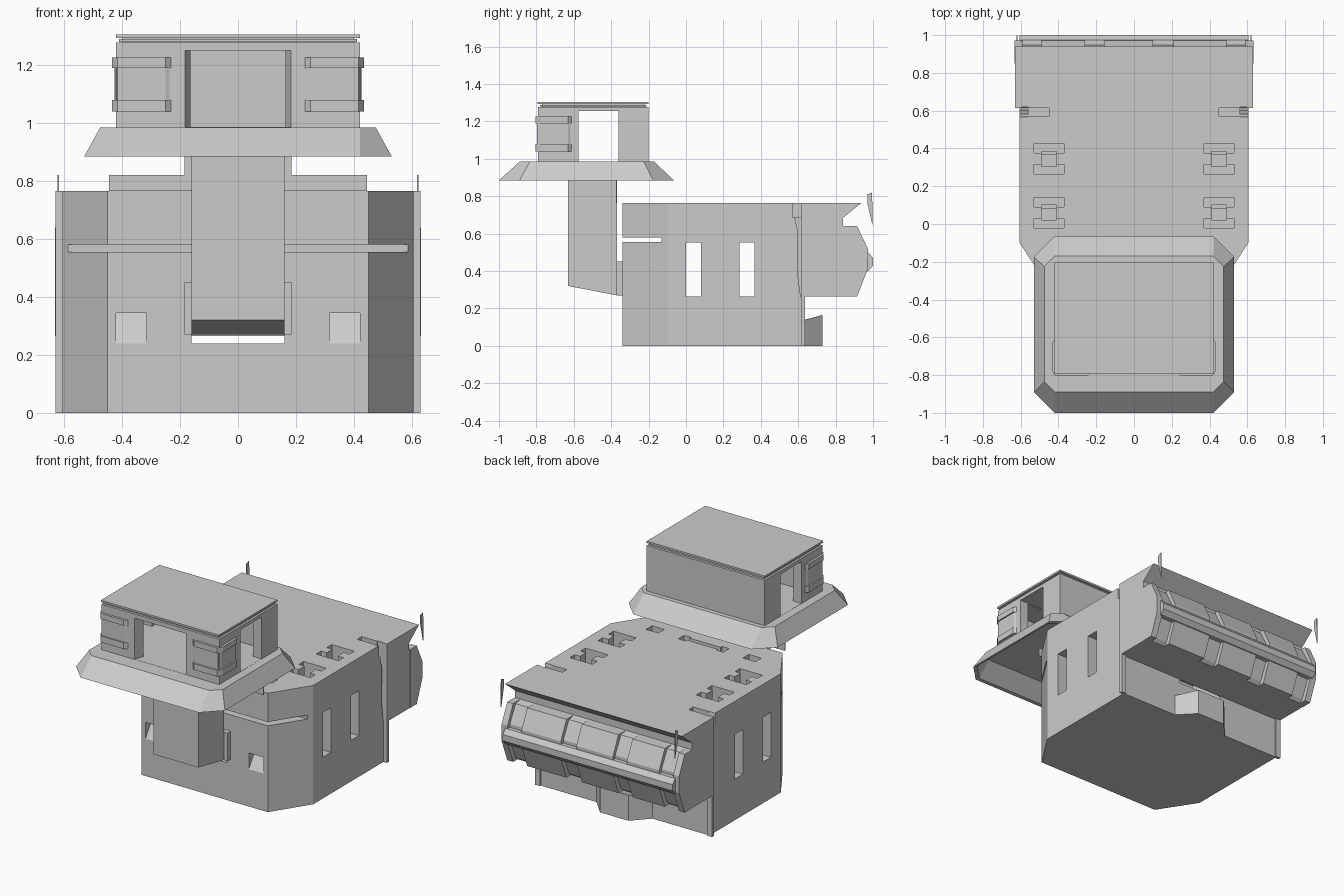
import bpy, bmesh

if "Cube" in bpy.data.objects:
    bpy.data.objects.remove(bpy.data.objects["Cube"])


def loft(name, ring_a, ring_b):
    """Closed solid between two matching rings of 3D points."""
    bm = bmesh.new()
    a = [bm.verts.new(p) for p in ring_a]
    b = [bm.verts.new(p) for p in ring_b]
    n = len(a)
    bm.faces.new(a)
    bm.faces.new(b[::-1])
    for i in range(n):
        j = (i + 1) % n
        bm.faces.new((a[i], b[i], b[j], a[j]))
    bmesh.ops.recalc_face_normals(bm, faces=bm.faces)
    me = bpy.data.meshes.new(name)
    bm.to_mesh(me)
    bm.free()
    ob = bpy.data.objects.new(name, me)
    bpy.context.collection.objects.link(ob)
    return ob


def plan(name, pts, z0, z1):
    """Extrude an (x, y) outline upward."""
    return loft(name, [(x, y, z0) for x, y in pts], [(x, y, z1) for x, y in pts])


def side(name, pts, x0, x1):
    """Extrude a (y, z) outline across x."""
    return loft(name, [(x0, y, z) for y, z in pts], [(x1, y, z) for y, z in pts])


def box(name, x0, x1, y0, y1, z0, z1):
    return plan(name, [(x0, y0), (x1, y0), (x1, y1), (x0, y1)], z0, z1)


def cut(ob, *cutters):
    """Subtract the cutters one after the other and bake the result."""
    for c in cutters:
        m = ob.modifiers.new("cut", 'BOOLEAN')
        m.operation, m.solver, m.object = 'DIFFERENCE', 'EXACT', c
        dg = bpy.context.evaluated_depsgraph_get()
        me = bpy.data.meshes.new_from_object(ob.evaluated_get(dg))
        ob.modifiers.clear()
        ob.data = me
        bpy.data.objects.remove(c)


def mx(s, x0, x1):
    """Mirror an x range to side s."""
    return (x0, x1) if s > 0 else (-x1, -x0)


def octagon(x, y0, y1, c, z):
    return [(-x + c, y0, z), (x - c, y0, z), (x, y0 + c, z), (x, y1 - c, z),
            (x - c, y1, z), (-x + c, y1, z), (-x, y1 - c, z), (-x, y0 + c, z)]


# Main hull with clipped front corners
hull = plan("hull", [(-.45, -.34), (.45, -.34), (.605, -.1), (.605, .625),
                     (-.605, .625), (-.605, -.1)], 0, .765)
# Horizontal front groove, tunnel below the neck, side slots
cut(hull, box("c", -.7, .7, -.4, -.13, .555, .58),
    box("c", -.16, .16, -.4, .7, .24, .45))
for y in (0, .285):
    cut(hull, box("c", -.7, .7, y, y + .08, .265, .553))
    for s in (1, -1):
        a, b = mx(s, .37, .53)
        c, d = mx(s, .41, .49)
        # H-shaped shafts in the roof of the hull
        cut(hull, box("c", a, b, y - .02, y + .03, .6, .8),
            box("c", c, d, y + .02, y + .1, .45, .8),
            box("c", a, b, y + .09, y + .14, .6, .8))
# Front niches, rear corner notches and deck recesses
for s in (1, -1):
    a, b = mx(s, .315, .42)
    e, f = mx(s, .45, .7)
    g, h = mx(s, .56, .7)
    k, l = mx(s, .3, .39)
    cut(hull, side("c", [(-.4, .24), (-.34, .24), (-.27, .345), (-.4, .345)], a, b),
        box("c", e, f, .57, .615, .69, .8),
        side("c", [(.56, .8), (.6, .6), (.595, .4), (.615, .25), (.62, .8)], g, h),
        box("c", k, l, -.21, -.15, .71, .8))
cut(hull, box("c", -.15, .15, -.195, -.165, .71, .8),
    box("c", -.16, -.11, -.21, -.15, .71, .8),
    box("c", .11, .16, -.21, -.15, .71, .8))

# Rear housing: inset core, proud panels between recesses, bumper strip
side("rear_housing", [(.62, .765), (.94, .765), (.84, .685), (.84, .64), (.89, .63),
                      (.948, .52), (.948, .42), (.89, .285), (.87, .265), (.62, .265)],
     -.63, .63)
panel = [(.85, .64), (.915, .64), (.972, .52), (.972, .41), (.915, .265), (.85, .265)]
for i, (a, b) in enumerate([(-.632, -.59), (-.49, -.26), (-.16, .1),
                            (.21, .49), (.59, .632)]):
    side(f"rear_panel_{i}", panel, a, b)
side("rear_bumper", [(.945, .5), (.975, .5), (1, .47), (1, .43), (.975, .4), (.945, .4)],
     -.605, .605)

# Rear step at the ground
loft("rear_step",
     [(-.2, .6, 0), (.2, .6, 0), (.2, .625, 0), (.1, .73, 0), (-.1, .73, 0), (-.2, .625, 0)],
     [(-.2, .6, .13), (.2, .6, .13), (.2, .625, .135), (.1, .73, .165),
      (-.1, .73, .165), (-.2, .625, .135)])

# Corner posts and thin rear fins
for s, n in ((1, "right"), (-1, "left")):
    box(f"corner_post_{n}", *mx(s, .595, .63), .615, .635, 0, .765)
    side(f"rear_fin_{n}", [(.97, .81), (.995, .82), (.998, .64), (.97, .76)],
         *mx(s, .617, .622))

# Neck carrying the cabin, with its bracket and thin upper plates
side("neck", [(-.63, .32), (-.37, .27), (-.37, .98), (-.63, .98)], -.16, .16)
box("neck_bracket", -.185, .185, -.372, -.335, .27, .45)
box("neck_plate_upper", -.185, .185, -.374, -.37, .82, .89)
box("neck_plate_lower", -.445, .445, -.374, -.37, .765, .82)

# Cabin skirt, hollow below
skirt = loft("cabin_skirt", octagon(.53, -1, -.065, .11, .885),
             octagon(.475, -.89, -.17, .055, .985))
cut(skirt, loft("c", octagon(.522, -.985, -.08, .11, .875),
                octagon(.47, -.88, -.18, .055, .972)))

# Cabin shell with front and side openings
cabin = box("cabin", -.42, .42, -.79, -.2, .98, 1.277)
cut(cabin, box("c", -.36, .36, -.73, -.24, .986, 1.25),
    plan("c", [(-.187, -.8), (.187, -.8), (.16, -.72), (-.16, -.72)], .986, 1.25),
    box("c", -.5, .5, -.575, -.36, .986, 1.255))

# Bands and infill panels round the front corners
for s, n in ((1, "right"), (-1, "left")):
    for i, (z0, z1, o) in enumerate([(1.04, 1.08, .015), (1.08, 1.19, .006),
                                     (1.19, 1.225, .015)]):
        pts = [(.225, -.785), (.25, -.79 - o), (.415, -.79 - o), (.42 + o, -.775),
               (.42 + o, -.63), (.41, -.6), (.41, -.78)]
        plan(f"corner_band_{n}_{i}", [(s * x, y) for x, y in pts], z0, z1)

# Two-layer roof
box("roof_base", -.4, .4, -.77, -.22, 1.275, 1.295)
box("roof_seam", -.41, .41, -.78, -.21, 1.28, 1.289)
box("roof_top", -.42, .42, -.795, -.2, 1.293, 1.305)
